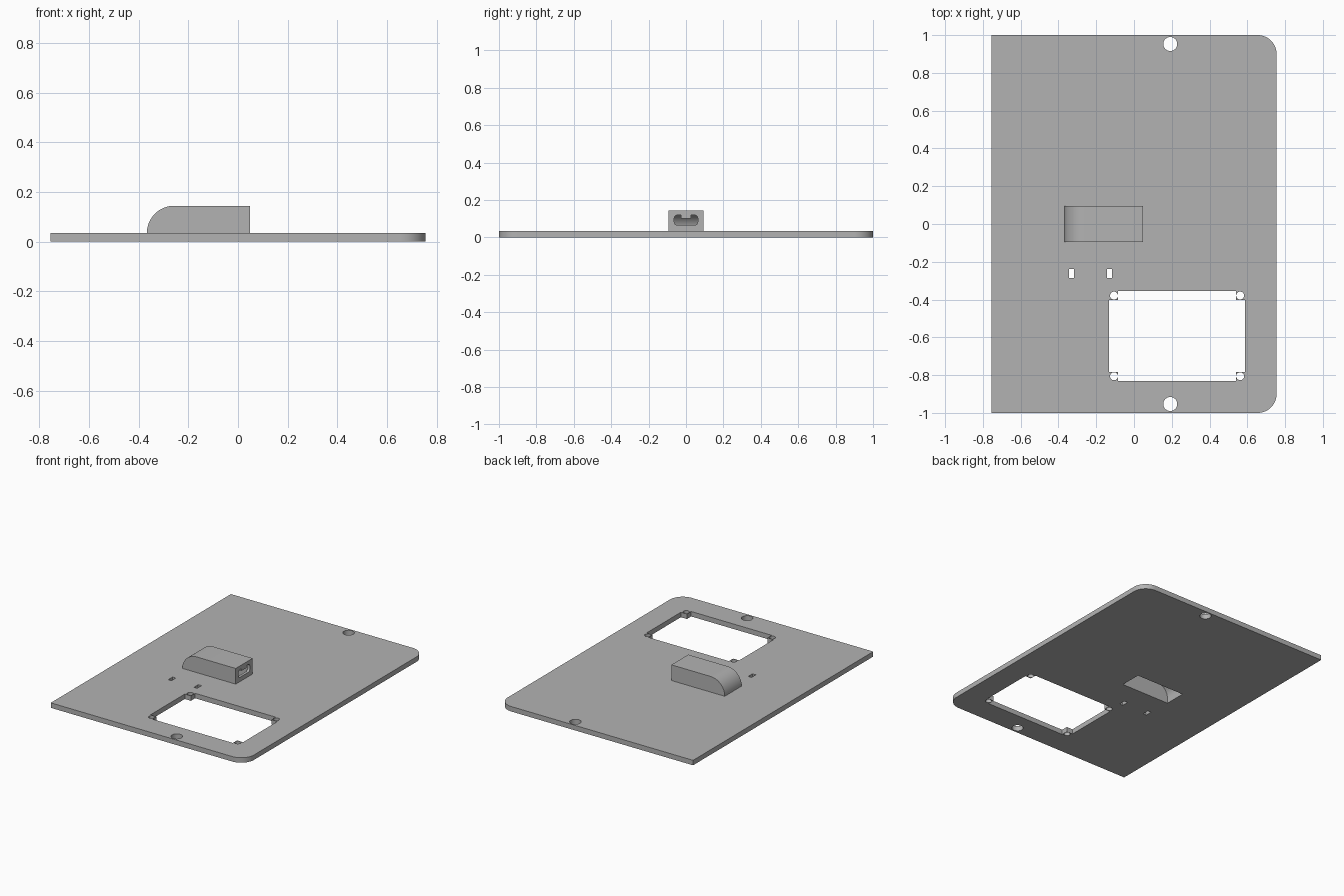
import bpy
import bmesh
from math import pi, cos, sin
from mathutils import Matrix

cube = bpy.data.objects.get("Cube")
if cube:
    bpy.data.objects.remove(cube)

grey = bpy.data.materials.new("matte grey")
grey.use_nodes = True
grey.diffuse_color = (0.45, 0.45, 0.45, 1)
grey.node_tree.nodes["Principled BSDF"].inputs["Base Color"].default_value = grey.diffuse_color

THICK = 0.035
# Axis maps: a profile (u, v) extruded along w
ALONG_Z = Matrix.Identity(3)
ALONG_Y = Matrix(((1, 0, 0), (0, 0, 1), (0, 1, 0)))
ALONG_X = Matrix(((0, 0, 1), (1, 0, 0), (0, 1, 0)))


def prism(name, profile, low, high, axes=ALONG_Z):
    bm = bmesh.new()
    face = bm.faces.new([bm.verts.new(axes @ Matrix.Translation((u, v, low)).translation)
                         for u, v in profile])
    ext = bmesh.ops.extrude_face_region(bm, geom=[face])
    verts = [g for g in ext["geom"] if isinstance(g, bmesh.types.BMVert)]
    direction = axes.col[2] * (high - low)
    bmesh.ops.translate(bm, verts=verts, vec=direction)
    bmesh.ops.recalc_face_normals(bm, faces=bm.faces)
    mesh = bpy.data.meshes.new(name)
    bm.to_mesh(mesh)
    bm.free()
    mesh.materials.append(grey)
    ob = bpy.data.objects.new(name, mesh)
    bpy.context.collection.objects.link(ob)
    return ob


def arc(cx, cy, r, start, end, n=16):
    return [(cx + r * cos(start + (end - start) * i / n),
             cy + r * sin(start + (end - start) * i / n)) for i in range(n + 1)]


def circle(cx, cy, r):
    return arc(cx, cy, r, 0, 2 * pi, 32)[:-1]


def rect(x0, x1, y0, y1):
    return [(x0, y0), (x1, y0), (x1, y1), (x0, y1)]


def cut(target, cutter, keep=False):
    mod = target.modifiers.new("cut", 'BOOLEAN')
    mod.operation = 'DIFFERENCE'
    mod.solver = 'EXACT'
    mod.object = cutter
    bpy.context.view_layer.objects.active = target
    bpy.ops.object.modifier_apply(modifier=mod.name)
    if not keep:
        bpy.data.objects.remove(cutter)


def hole(target, profile):
    cut(target, prism("hole_cutter", profile, -0.1, 0.2))


# Base plate, rounded on its right-hand corners
X, R = 0.755, 0.1
outline = [(-X, 1), (-X, -1)]
outline += arc(X - R, -1 + R, R, -pi / 2, 0) + arc(X - R, 1 - R, R, 0, pi / 2)
plate = prism("base_plate", outline, 0, THICK)

# Large window with square screw tabs left in its corners
x0, x1, y0, y1, t = -0.132, 0.588, -0.83, -0.355, 0.047
hole(plate, [(x0 + t, y0), (x1 - t, y0), (x1 - t, y0 + t), (x1, y0 + t),
             (x1, y1 - t), (x1 - t, y1 - t), (x1 - t, y1), (x0 + t, y1),
             (x0 + t, y1 - t), (x0, y1 - t), (x0, y0 + t), (x0 + t, y0 + t)])
for x in (x0 + 0.026, x1 - 0.026):
    for y in (y0 + 0.024, y1 - 0.024):
        hole(plate, circle(x, y, 0.021))

# Mounting holes and cable-tie slots
for y in (-0.953, 0.953):
    hole(plate, circle(0.192, y, 0.037))
for x in (-0.33, -0.13):
    hole(plate, rect(x - 0.013, x + 0.013, -0.285, -0.237))


# Connector housing: a hollow block with a quarter-round end
def housing_profile(wall, bottom):
    left, right, top, r = -0.367 + wall, 0.048 - wall, 0.145 - wall, 0.11 - wall
    return [(left, bottom), (right, bottom), (right, top)] + \
        arc(left + r, top - r, r, pi / 2, pi, 20)[:(-1 if bottom == THICK else None)]


housing = prism("connector_housing", housing_profile(0, THICK), -0.094, 0.094, ALONG_Y)
cavity = prism("cavity_cutter", housing_profile(0.018, -0.05), -0.076, 0.076, ALONG_Y)
cut(housing, cavity, keep=True)
cut(plate, cavity)

# Rounded port through the flat end, with a small key in its upper edge
port = []
for sy, sz, a in ((1, 1, 0), (-1, 1, 1), (-1, -1, 2), (1, -1, 3)):
    port += arc(sy * 0.045, 0.092 + sz * 0.009, 0.018, a * pi / 2, (a + 1) * pi / 2, 8)
cut(housing, prism("port_cutter", port, 0.0, 0.1, ALONG_X))
key = prism("port_key", rect(-0.028, 0.028, 0.102, 0.121), 0.031, 0.046, ALONG_X)

# Smooth only the rounded surfaces
bpy.ops.object.select_all(action='DESELECT')
for ob in (plate, housing, key):
    ob.select_set(True)
bpy.context.view_layer.objects.active = plate
bpy.ops.object.shade_smooth_by_angle(angle=pi / 6)
